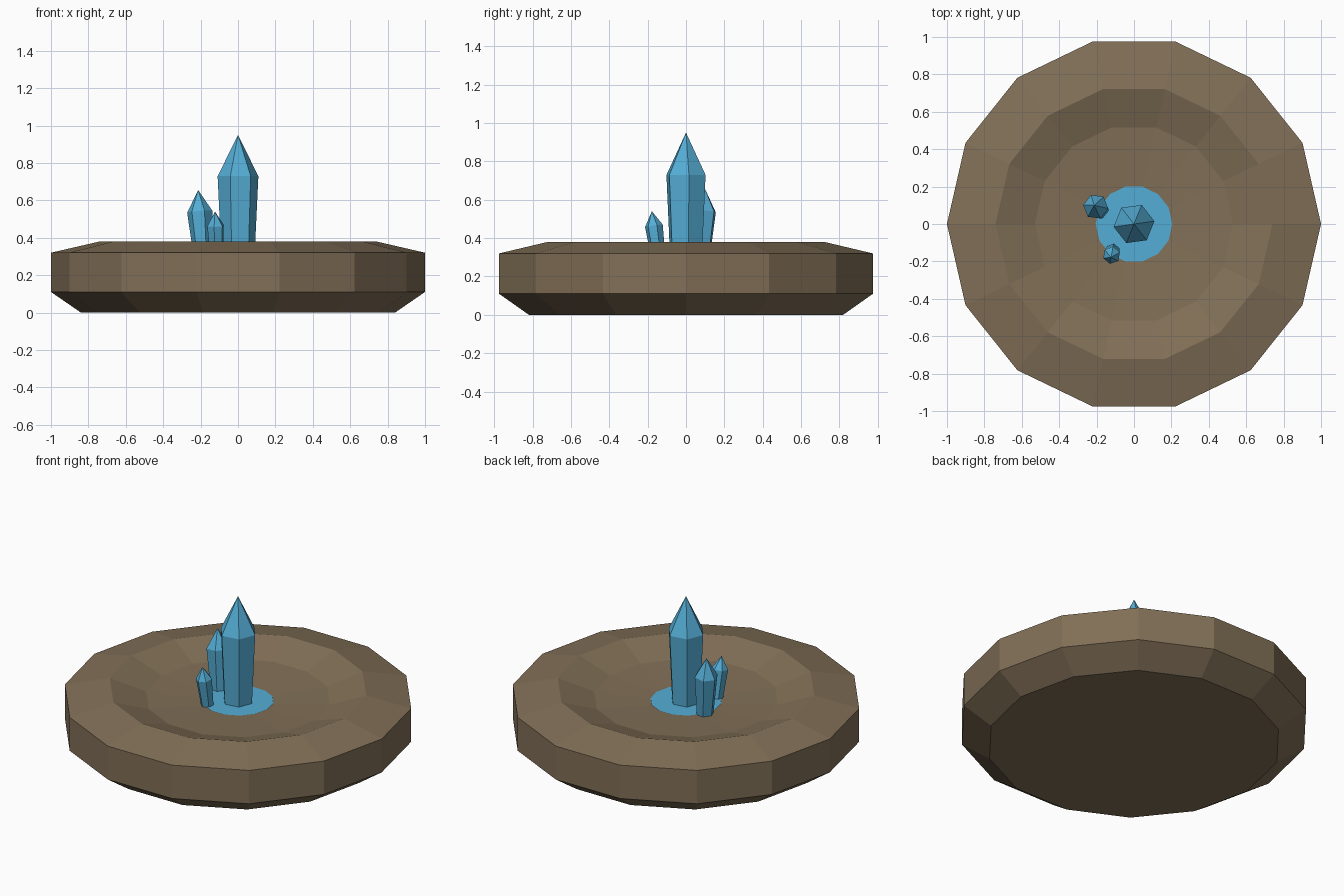
import bpy
from math import cos, sin, tau, radians
from mathutils import Vector

cube = bpy.data.objects.get("Cube")
if cube:
    bpy.data.objects.remove(cube, do_unlink=True)


def make_material(name, color):
    mat = bpy.data.materials.new(name)
    mat.use_nodes = True
    mat.diffuse_color = color
    mat.node_tree.nodes["Principled BSDF"].inputs["Base Color"].default_value = color
    return mat


def add_object(name, verts, faces, mat):
    mesh = bpy.data.meshes.new(name)
    mesh.from_pydata(verts, [], faces)
    mesh.materials.append(mat)
    mesh.update()
    obj = bpy.data.objects.new(name, mesh)
    bpy.context.collection.objects.link(obj)
    return obj


def ring(center, radius, sides, turn=0.0, tilt=None):
    """Points of a regular polygon, optionally tilted to face an axis."""
    points = []
    for i in range(sides):
        a = tau * i / sides + turn
        p = Vector((radius * cos(a), radius * sin(a), 0))
        if tilt:
            p.rotate(tilt)
        points.append(Vector(center) + p)
    return points


def bridge(rings, sides):
    """Quads joining each ring to the next."""
    return [(r * sides + i, r * sides + (i + 1) % sides,
             (r + 1) * sides + (i + 1) % sides, (r + 1) * sides + i)
            for r in range(rings - 1) for i in range(sides)]


def crystal(name, base, tip, shoulder, base_r, top_r, turn, mat):
    """Six-sided tapered shaft with a pointed cap along a leaning axis."""
    base, tip = Vector(base), Vector(tip)
    tilt = Vector((0, 0, 1)).rotation_difference(tip - base)
    verts = ring(base, base_r, 6, radians(turn), tilt)
    verts += ring(base.lerp(tip, shoulder), top_r, 6, radians(turn), tilt)
    verts.append(tip)
    faces = bridge(2, 6) + [tuple(reversed(range(6)))]
    faces += [(6 + i, 6 + (i + 1) % 6, 12) for i in range(6)]
    return add_object(name, verts, faces, mat)


earth = make_material("earth brown", (0.22, 0.16, 0.095, 1))
blue = make_material("crystal blue", (0.09, 0.42, 0.67, 1))

# Stone basin: chamfered slab with a raised lip and a shallow hollow
SIDES = 14
profile = [(0.84, 0), (1, 0.11), (1, 0.32), (0.74, 0.38), (0.53, 0.31), (0.2, 0.29)]
verts = [p for r, z in profile for p in ring((0, 0, z), r, SIDES)]
last = (len(profile) - 1) * SIDES
faces = bridge(len(profile), SIDES)
faces += [tuple(reversed(range(SIDES))), tuple(range(last, last + SIDES))]
add_object("stone_basin", verts, faces, earth)

# Flat pool in the middle of the hollow
add_object("pool", ring((0, 0, 0.294), 0.205, SIDES), [tuple(range(SIDES))], blue)

# Crystal cluster
crystal("large_crystal", (0, 0, 0.27), (0, 0, 0.95), 0.675, 0.088, 0.11, 8, blue)
crystal("medium_crystal", (-0.185, 0.075, 0.27), (-0.213, 0.1, 0.655), 0.7, 0.048, 0.068, -8, blue)
crystal("small_crystal", (-0.113, -0.14, 0.27), (-0.123, -0.178, 0.54), 0.72, 0.036, 0.047, 20, blue)
